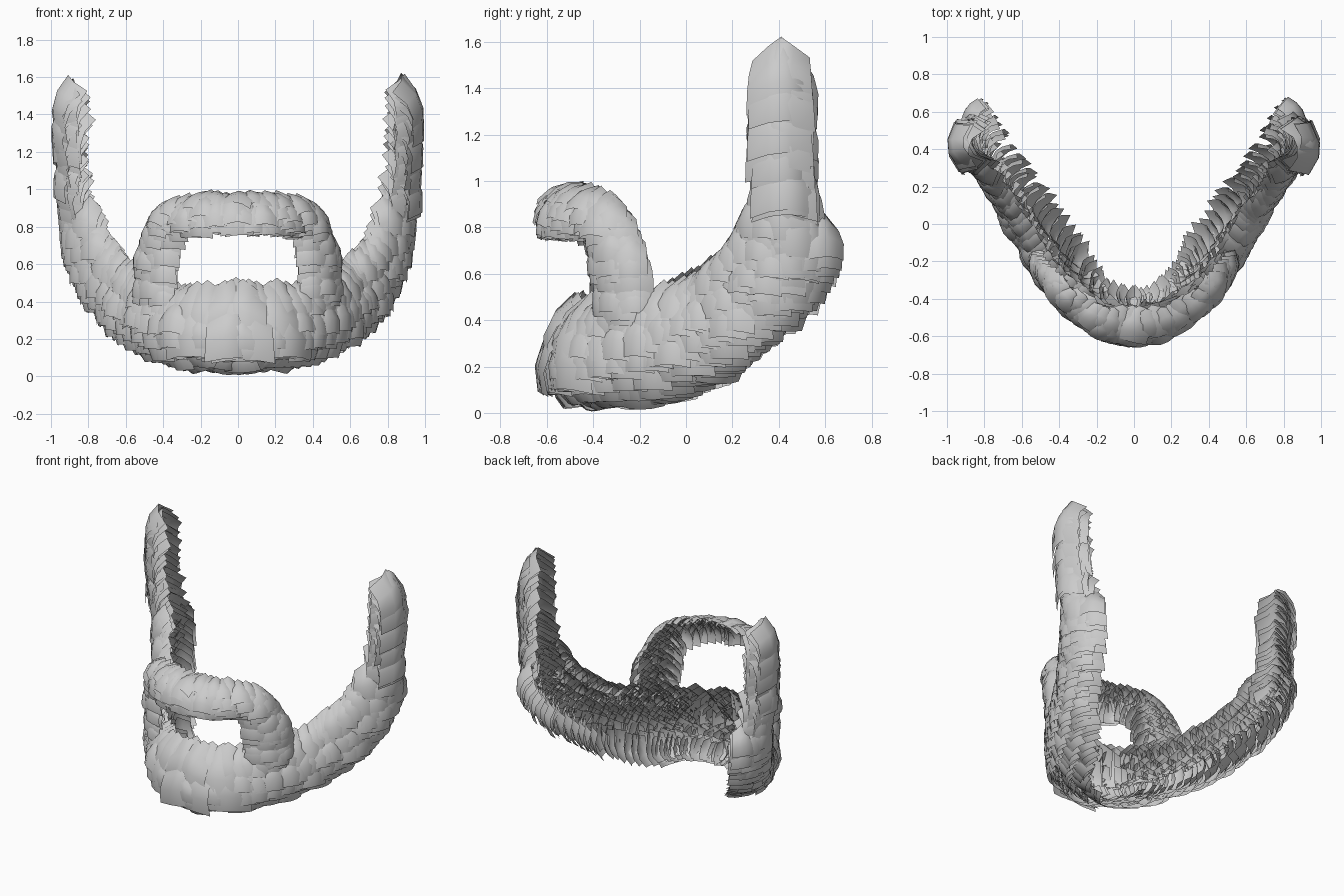
import bpy, bmesh, random
from mathutils import Vector

random.seed(4)
if "Cube" in bpy.data.objects:
    bpy.data.objects.remove(bpy.data.objects["Cube"])

grey = bpy.data.materials.new("hair_grey")
grey.use_nodes = True
grey.diffuse_color = (0.6, 0.6, 0.6, 1)
grey.node_tree.nodes["Principled BSDF"].inputs["Base Color"].default_value = (0.6, 0.6, 0.6, 1)

# Cross-sections of each band: upper/front edge, outermost line, lower/back edge
JAW = [((.81, .27, 1.48), (.98, .41, 1.49), (.82, .61, 1.48)),
       ((.82, .27, 1.1), (.965, .41, 1.1), (.84, .6, 1.1)),
       ((.79, .23, .88), (.93, .42, .82), (.85, .65, .76)),
       ((.71, .13, .74), (.87, .33, .57), (.77, .54, .52)),
       ((.58, -.04, .61), (.73, .1, .37), (.6, .27, .27)),
       ((.46, -.26, .51), (.55, -.2, .26), (.4, .01, .12)),
       ((.24, -.41, .52), (.31, -.51, .23), (.2, -.32, .07)),
       ((0, -.45, .58), (0, -.63, .22), (0, -.42, .05))]
MOUSTACHE = [((.54, -.15, .5), (.51, -.3, .46), (.31, -.42, .4)),
             ((.53, -.18, .74), (.49, -.34, .67), (.31, -.42, .62)),
             ((.42, -.29, .94), (.42, -.42, .85), (.3, -.43, .76)),
             ((.2, -.43, 1), (.22, -.57, .91), (.19, -.58, .79)),
             ((0, -.47, 1), (0, -.61, .93), (0, -.63, .79))]
HEAD_CENTRE = Vector((0, .2, .6))


def spline(points, t):
    """Smooth curve through the points, t from 0 to len - 1."""
    last = len(points) - 1
    i = min(int(t), last - 1)
    f = t - i
    a, b, c, d = (Vector(points[max(0, min(last, i + k))]) for k in (-1, 0, 1, 2))
    return b + f * .5 * (c - a + f * (2 * a - 5 * b + 4 * c - d + f * (3 * (b - c) + d - a)))


def surface(band, t, v):
    """Point on a band, v from the upper edge (0) to the lower edge (1)."""
    top, mid, low = (spline([s[k] for s in band], t) for k in range(3))
    return top * (1 - v) * (1 - 2 * v) + mid * 4 * v * (1 - v) + low * v * (2 * v - 1)


def frame(band, t, v):
    """Position, outward normal and hanging direction."""
    e = .02
    p = surface(band, t, v)
    t0, t1 = max(0, t - e), min(len(band) - 1, t + e)
    n = (surface(band, t1, v) - surface(band, t0, v)).cross(
        surface(band, t, v + e) - surface(band, t, v - e)).normalized()
    if n.dot(p - HEAD_CENTRE) < 0:
        n.negate()
    # Hair hangs steeply, even where the band turns under
    n.z *= .5
    n.normalize()
    down = Vector((0, 0, -1))
    down = (down - n * down.dot(n)).normalized()
    return p, n, down


def add_card(bm, p, n, down, width, length, tilt, bend, mirror):
    """One curved tuft: peaked top, flat bottom, lower end lifted outward."""
    side = down.cross(n).normalized()
    hang = (down + n * tilt).normalized()
    out = side.cross(hang).normalized()
    if out.dot(n) < 0:
        out.negate()
    cols, rows = 4, 3
    grid = []
    for r in range(rows + 1):
        f = r / rows
        for c in range(cols + 1):
            x = 2 * c / cols - 1
            taper = .72 + .28 * min(1, f * 2)
            drop = (1 - f) * .22 * abs(x)
            q = (p + side * x * width * .5 * taper
                 + hang * length * (f - .5 + drop)
                 - out * (width * bend * x * x + length * .15 * (2 * f - 1) ** 2))
            grid.append(bm.verts.new((q.x * mirror, q.y, q.z)))
    for r in range(rows):
        for c in range(cols):
            a = r * (cols + 1) + c
            quad = [grid[a], grid[a + cols + 1], grid[a + cols + 2], grid[a + 1]]
            bm.faces.new(quad if mirror > 0 else quad[::-1])


def tuft_band(name, band, start, end, steps, lanes, width, length, tilt, bend, mirror):
    """Shingle a stretch of a band with overlapping cards."""
    bm = bmesh.new()
    for i in range(steps):
        for v in lanes:
            t = start + (end - start) * i / (steps - 1) + random.uniform(-.05, .05)
            t = max(start, min(end, t))
            p, n, down = frame(band, t, v)
            p += n * random.uniform(-.012, .012)
            size = random.uniform(.88, 1.1)
            add_card(bm, p, n, down, width * size, length * size,
                     tilt + random.uniform(-.1, .1), bend, mirror)
    mesh = bpy.data.meshes.new(name)
    bm.to_mesh(mesh)
    bm.free()
    mesh.materials.append(grey)
    obj = bpy.data.objects.new(name, mesh)
    bpy.context.collection.objects.link(obj)
    mesh.shade_smooth()


for label, m in (("left", 1), ("right", -1)):
    # Sideburns: two overlapping columns of stacked cards
    tuft_band(label + "_sideburn", JAW, 0, 2.3, 19, (.42, .56), .29, .3, .36, .33, m)
    # Jaw: several lanes of smaller cards
    tuft_band(label + "_jaw", JAW, 1.9, 5.8, 26, (.1, .26, .42, .58, .74, .9),
              .19, .23, .42, .2, m)
    # Chin: broad cards above, short ones underneath
    tuft_band(label + "_chin", JAW, 6.1, 7, 6, (.22, .4), .34, .34, .18, .24, m)
    tuft_band(label + "_under_chin", JAW, 5.4, 7, 12, (.46, .6, .78, .94), .18, .17, .32, .2, m)
    # Moustache: arch over the mouth running down to the jaw
    tuft_band(label + "_moustache", MOUSTACHE, 0, 4, 20, (.2, .42, .6, .78),
              .17, .18, .38, .2, m)
